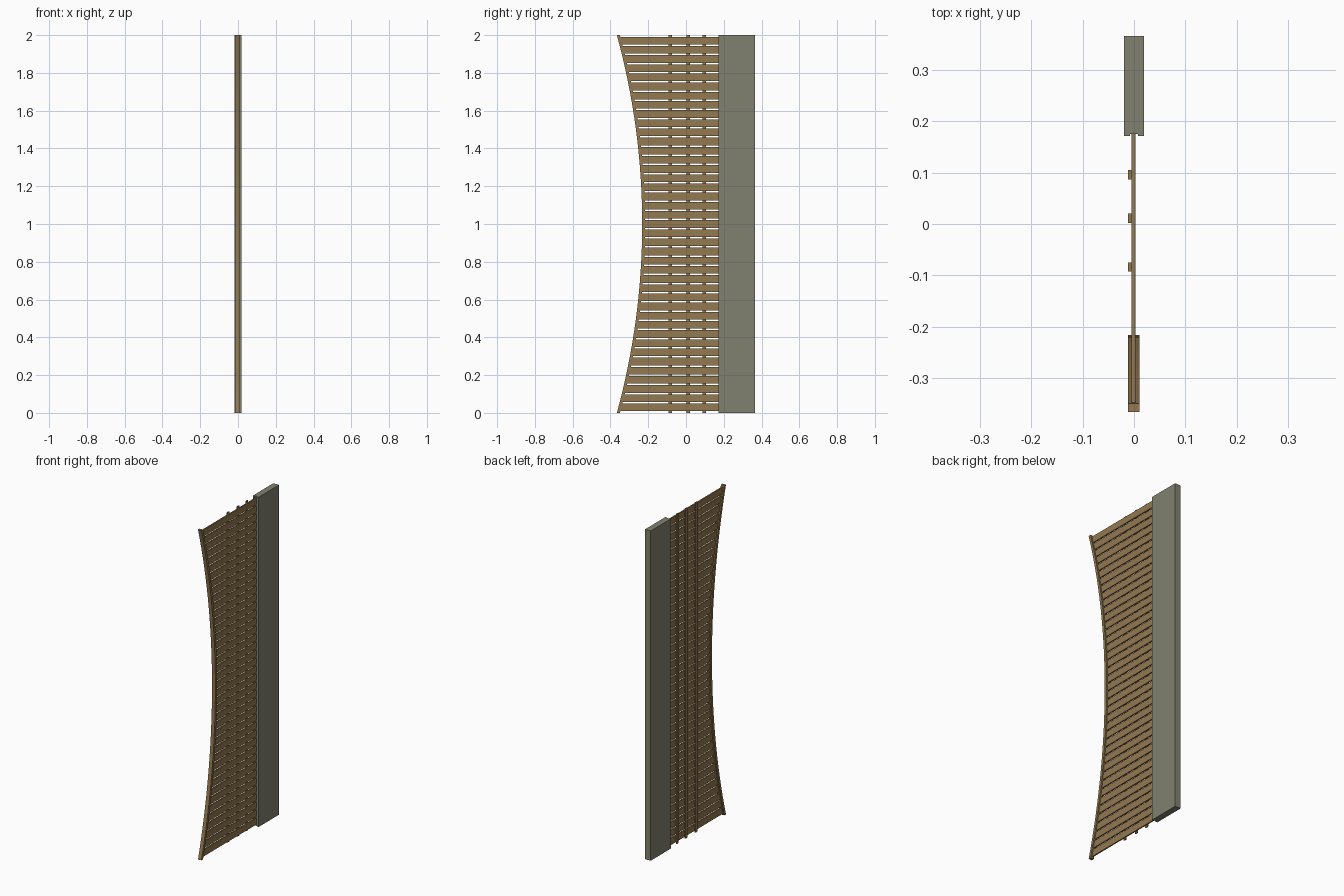
import bpy, bmesh, math

if "Cube" in bpy.data.objects:
    bpy.data.objects.remove(bpy.data.objects["Cube"])

def material(name, rgb):
    m = bpy.data.materials.new(name)
    m.diffuse_color = (*rgb, 1)
    m.use_nodes = True
    m.node_tree.nodes["Principled BSDF"].inputs["Base Color"].default_value = m.diffuse_color
    return m

WOOD = material("warm wood", (0.29, 0.19, 0.082))
POST = material("grey green", (0.22, 0.22, 0.16))

HEIGHT = 2.0
MID, SAG = -0.232, 0.134                      # rim at mid height, extra reach at the ends
RADIUS = (1 + SAG * SAG) / (2 * SAG)

def rim_y(z):
    """Outer edge of the curved rim at height z."""
    return MID - RADIUS + math.sqrt(RADIUS ** 2 - (z - 1) ** 2)

def finish(name, bm, mat):
    bmesh.ops.recalc_face_normals(bm, faces=bm.faces)
    me = bpy.data.meshes.new(name)
    bm.to_mesh(me)
    bm.free()
    me.materials.append(mat)
    ob = bpy.data.objects.new(name, me)
    bpy.context.collection.objects.link(ob)
    return ob

def prism(bm, profile, offset):
    """Extrude a closed 3D outline along an offset."""
    face = bm.faces.new([bm.verts.new(p) for p in profile])
    ext = bmesh.ops.extrude_face_region(bm, geom=[face], use_keep_orig=True)
    verts = [g for g in ext["geom"] if isinstance(g, bmesh.types.BMVert)]
    bmesh.ops.translate(bm, verts=verts, vec=offset)

# Post with a shallow groove that takes the slat ends
bm = bmesh.new()
outline = [(-0.019, 0.171), (-0.008, 0.171), (-0.008, 0.175), (0.008, 0.175),
           (0.008, 0.171), (0.019, 0.171), (0.019, 0.366), (-0.019, 0.366)]
prism(bm, [(x, y, 0) for x, y in outline], (0, 0, HEIGHT))
finish("post", bm, POST)

# Horizontal slats, cut at an angle where they meet the rim
COUNT, GAP, MARGIN = 41, 0.0085, 0.0095
pitch = (HEIGHT - 2 * MARGIN + GAP) / COUNT
bm = bmesh.new()
for i in range(COUNT):
    z0 = MARGIN + i * pitch
    z1 = z0 + pitch - GAP
    prism(bm, [(-0.005, rim_y(z0) + 0.01, z0), (-0.005, 0.175, z0),
               (-0.005, 0.175, z1), (-0.005, rim_y(z1) + 0.01, z1)], (0.008, 0, 0))
finish("slats", bm, WOOD)

# Upright battens behind the slats
for i, y in enumerate((-0.084, 0.011, 0.096)):
    bm = bmesh.new()
    prism(bm, [(-0.012, y - 0.009, 0), (-0.005, y - 0.009, 0),
               (-0.005, y + 0.009, 0), (-0.012, y + 0.009, 0)], (0, 0, HEIGHT))
    finish(f"batten_{i + 1}", bm, WOOD)

# Curved rim strip, swept as a ladder of cross-sections
bm = bmesh.new()
STEPS = 32
rings = []
for i in range(STEPS + 1):
    z = HEIGHT * i / STEPS
    y = rim_y(z)
    rings.append([bm.verts.new(p) for p in ((-0.012, y, z), (0.0105, y, z),
                                            (0.0105, y + 0.016, z), (-0.012, y + 0.016, z))])
for a, b in zip(rings, rings[1:]):
    for k in range(4):
        n = (k + 1) % 4
        bm.faces.new((a[k], a[n], b[n], b[k]))
bm.faces.new(rings[0])
bm.faces.new(rings[-1])
rim = finish("curved_rim", bm, WOOD)

# Smooth the arc but keep its edges sharp
bpy.context.view_layer.objects.active = rim
rim.select_set(True)
bpy.ops.object.shade_smooth_by_angle(angle=math.radians(30))
